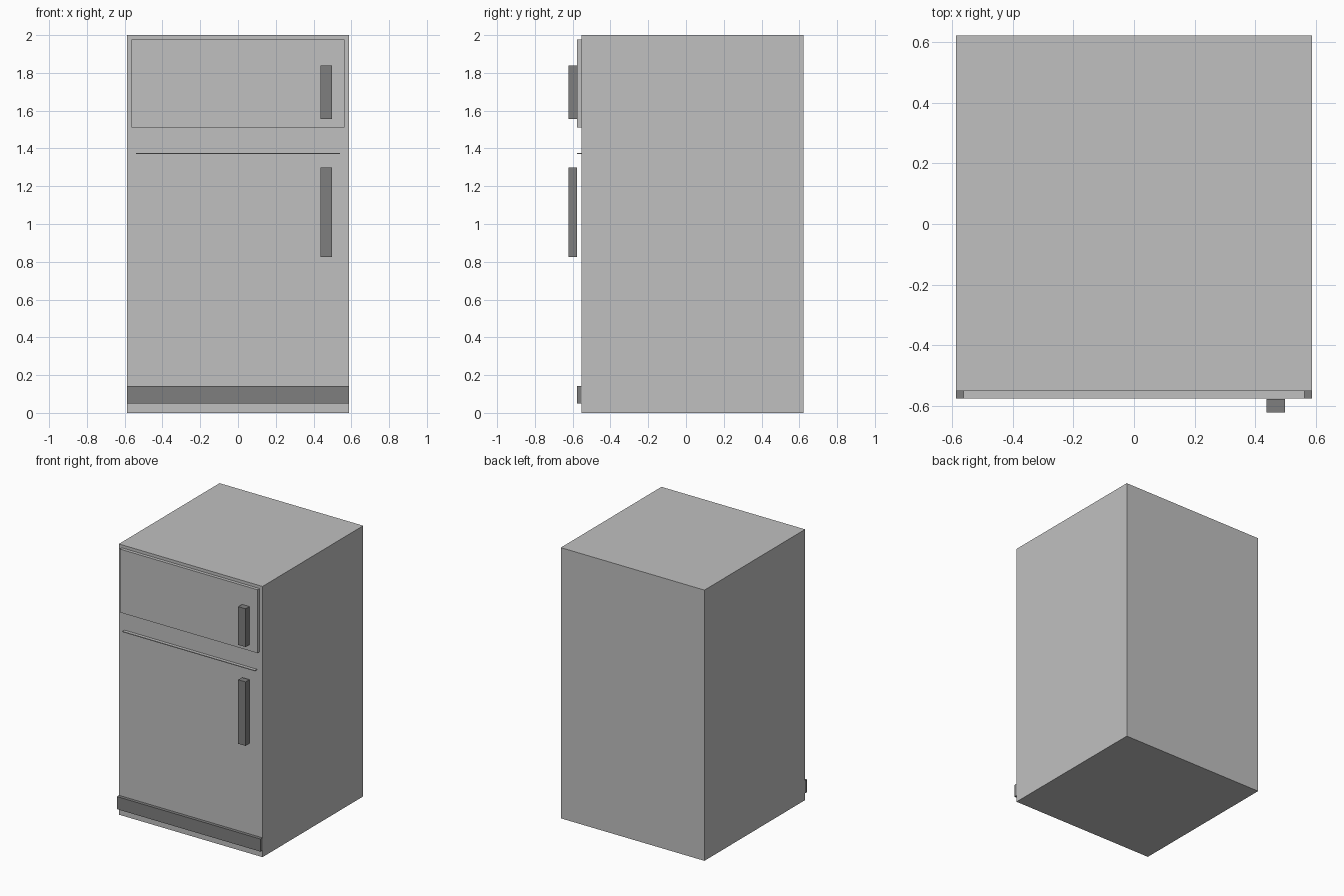
import bpy
import bmesh
from mathutils import Vector

# Remove the default cube
cube = bpy.data.objects.get("Cube")
if cube:
    bpy.data.objects.remove(cube, do_unlink=True)


def make_material(name, grey):
    mat = bpy.data.materials.new(name)
    mat.use_nodes = True
    colour = (grey, grey, grey, 1)
    mat.diffuse_color = colour
    mat.node_tree.nodes["Principled BSDF"].inputs["Base Color"].default_value = colour
    return mat


def box(name, low, high, mat):
    """Box between two opposite corners."""
    low, high = Vector(low), Vector(high)
    bm = bmesh.new()
    bmesh.ops.create_cube(bm, size=1)
    bmesh.ops.scale(bm, vec=high - low, verts=bm.verts)
    mesh = bpy.data.meshes.new(name)
    bm.to_mesh(mesh)
    bm.free()
    mesh.materials.append(mat)
    obj = bpy.data.objects.new(name, mesh)
    obj.location = (low + high) / 2
    bpy.context.collection.objects.link(obj)
    return obj


silver = make_material("silver", 0.527)
dark_grey = make_material("dark grey", 0.212)

HALF = 0.587      # half width of the cabinet
FRONT = -0.552    # cabinet front
PANEL = -0.576    # front of the raised parts
GRIP = -0.623     # front of the handles

# Cabinet
box("cabinet", (-HALF, FRONT, 0), (HALF, -GRIP, 2), silver)

# Raised freezer door and the thin ledge below it
box("freezer_door", (-0.563, PANEL, 1.51), (0.563, FRONT, 1.978), silver)
box("door_ledge", (-0.54, PANEL, 1.37), (0.54, FRONT, 1.376), silver)

# Kick plate
box("kick_plate", (-HALF, PANEL, 0.05), (HALF, FRONT, 0.143), dark_grey)

# Handles
for name, bottom, top in (("freezer_handle", 1.556, 1.838),
                          ("fridge_handle", 0.825, 1.298)):
    box(name, (0.438, GRIP, bottom), (0.498, PANEL - 0.002, top), dark_grey)
